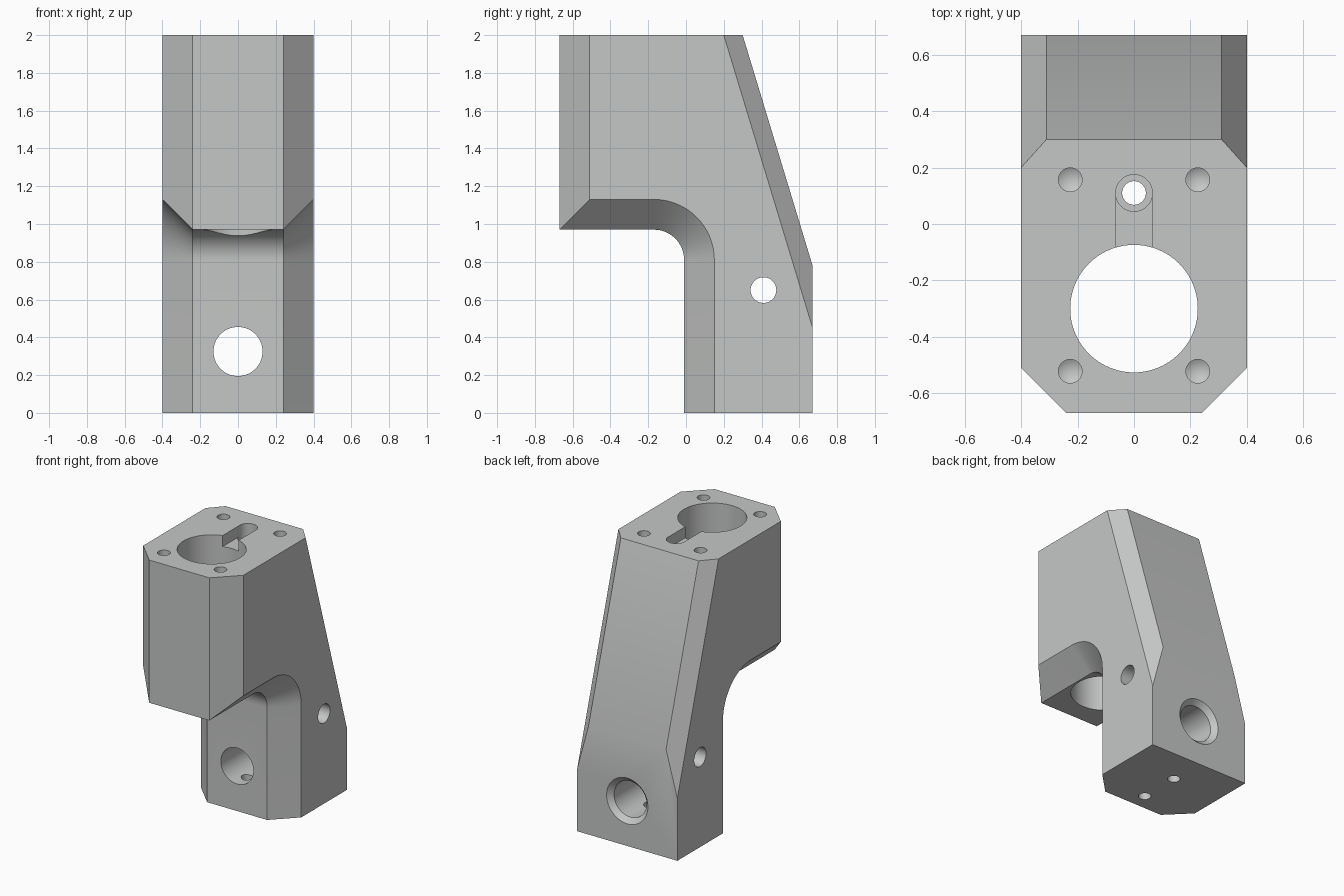
import bpy, bmesh, math
from mathutils import Vector, Matrix

cube = bpy.data.objects.get("Cube")
if cube:
    bpy.data.objects.remove(cube, do_unlink=True)

grey = bpy.data.materials.new("light grey")
grey.use_nodes = True
colour = (0.56, 0.575, 0.565, 1)
grey.diffuse_color = colour
grey.node_tree.nodes["Principled BSDF"].inputs["Base Color"].default_value = colour


def finish(bm, name):
    bmesh.ops.recalc_face_normals(bm, faces=bm.faces)
    mesh = bpy.data.meshes.new(name)
    bm.to_mesh(mesh)
    bm.free()
    mesh.materials.append(grey)
    obj = bpy.data.objects.new(name, mesh)
    bpy.context.collection.objects.link(obj)
    return obj


def side_profile(inset):
    """Bracket outline in (y, z); inset pulls in the front and underside."""
    r = 0.16 + inset
    pts = [(-0.67 + inset, 2), (-0.67 + inset, 0.97 + inset)]
    for i in range(17):
        a = math.pi / 2 * (1 - i / 16)
        pts.append((-0.17 + r * math.cos(a), 0.81 + r * math.sin(a)))
    return pts + [(-0.01 + inset, 0), (0.67, 0), (0.67, 0.78), (0.30, 2)]


# Body: four outlines lofted across the width, giving the front chamfers
bm = bmesh.new()
rings = []
for x, inset in ((-0.4, 0.16), (-0.24, 0), (0.24, 0), (0.4, 0.16)):
    rings.append([bm.verts.new((x, y, z)) for y, z in side_profile(inset)])
for a, b in zip(rings, rings[1:]):
    for i in range(len(a)):
        j = (i + 1) % len(a)
        bm.faces.new((a[i], a[j], b[j], b[i]))
bm.faces.new(rings[0])
bm.faces.new(rings[-1])
bmesh.ops.recalc_face_normals(bm, faces=bm.faces)

# Chamfers along the sloping back edges
for s in (-1, 1):
    bmesh.ops.bisect_plane(
        bm, geom=bm.verts[:] + bm.edges[:] + bm.faces[:], dist=1e-5,
        plane_co=(s * 0.31, 0.30, 2), plane_no=(s * 0.122, 0.1098, 0.0333),
        clear_outer=True)
    bmesh.ops.holes_fill(bm, edges=[e for e in bm.edges if e.is_boundary], sides=0)
bmesh.ops.dissolve_limit(bm, angle_limit=math.radians(0.5),
                         verts=bm.verts[:], edges=bm.edges[:])
body = finish(bm, "bracket_body")


def cut(cutter):
    cutter.hide_render = True
    mod = body.modifiers.new("cut", 'BOOLEAN')
    mod.operation = 'DIFFERENCE'
    mod.solver = 'EXACT'
    mod.object = cutter
    bpy.context.view_layer.objects.active = body
    bpy.ops.object.modifier_apply(modifier=mod.name)
    bpy.data.objects.remove(cutter, do_unlink=True)


def bore(name, start, direction, profile, n=48):
    """Cut a turned shape; profile lists (radius, distance) along direction."""
    bm = bmesh.new()
    rings = []
    for r, h in profile:
        if r == 0:
            rings.append([bm.verts.new((0, 0, h))] * n)
        else:
            rings.append([bm.verts.new((r * math.cos(2 * math.pi * i / n),
                                        r * math.sin(2 * math.pi * i / n), h))
                          for i in range(n)])
    for a, b in zip(rings, rings[1:]):
        for i in range(n):
            j = (i + 1) % n
            quad = (a[i], a[j], b[j], b[i])
            bm.faces.new(list(dict.fromkeys(quad)))
    for ring, (r, h) in ((rings[0], profile[0]), (rings[-1], profile[-1])):
        if r > 0:
            bm.faces.new(ring)
    turn = Vector((0, 0, 1)).rotation_difference(Vector(direction)).to_matrix().to_4x4()
    bm.transform(Matrix.Translation(start) @ turn)
    cut(finish(bm, name))


DOWN, UP = (0, 0, -1), (0, 0, 1)

# Large vertical bore through the head
bore("main_bore", (0, -0.30, 2), DOWN, [(0.226, -0.1), (0.226, 1.3)], 96)

# Slot joining the large bore to the long stepped channel
bm = bmesh.new()
bmesh.ops.create_cube(bm, size=1, matrix=Matrix.Translation((0, -0.045, 2.0))
                      @ Matrix.Diagonal((0.128, 0.31, 0.16, 1)))
cut(finish(bm, "slot_cutter"))
bore("channel", (0, 0.11, 2), DOWN,
     [(0.065, -0.1), (0.065, 0.2), (0.042, 0.2), (0.042, 2.1)])

# Four blind screw holes with conical bottoms
for x in (-0.226, 0.226):
    for y in (-0.522, 0.157):
        bore("screw_hole", (x, y, 2), DOWN,
             [(0.042, -0.1), (0.042, 0.25), (0, 0.275)], 32)

# Front-to-back bore in the leg, flared at the back
bore("leg_bore", (0, 0.67, 0.325), (0, -1, 0),
     [(0.205, -0.04), (0.13, 0.035), (0.13, 0.8)], 64)

# Cross hole and the set-screw hole from below
bore("cross_hole", (-0.5, 0.41, 0.65), (1, 0, 0), [(0.068, 0), (0.068, 1)])
bore("set_screw_hole", (0, 0.41, 0), UP, [(0.042, -0.1), (0.042, 0.325)])

bpy.ops.object.select_all(action='DESELECT')
body.select_set(True)
bpy.context.view_layer.objects.active = body
bpy.ops.object.shade_smooth_by_angle(angle=math.radians(30))
